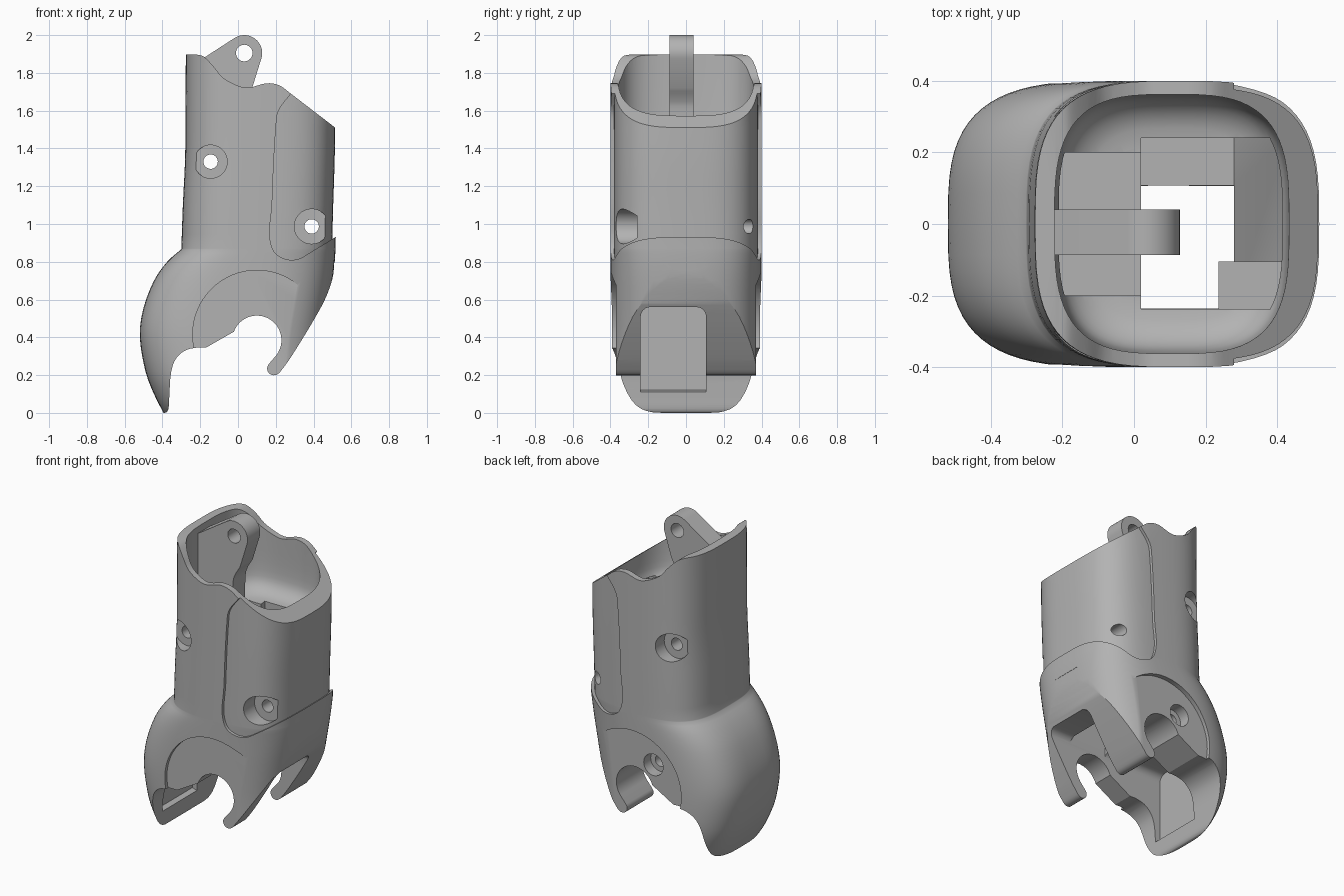
import bpy, bmesh, math
from mathutils import Vector

cube = bpy.data.objects.get("Cube")
if cube:
    bpy.data.objects.remove(cube, do_unlink=True)

grey = bpy.data.materials.new("light_grey")
grey.use_nodes = True
grey.diffuse_color = (0.45, 0.45, 0.45, 1)
grey.node_tree.nodes["Principled BSDF"].inputs["Base Color"].default_value = (0.45, 0.45, 0.45, 1)


def finish(bm, name):
    bmesh.ops.recalc_face_normals(bm, faces=bm.faces[:])
    me = bpy.data.meshes.new(name)
    bm.to_mesh(me)
    bm.free()
    me.materials.append(grey)
    ob = bpy.data.objects.new(name, me)
    bpy.context.collection.objects.link(ob)
    return ob


def spline(pts, n=4):
    """Smooth curve through the points (any dimension)."""
    pts = [Vector(p) for p in pts]
    out = []
    for i in range(len(pts) - 1):
        b, c = pts[i], pts[i + 1]
        a = pts[i - 1] if i else b * 2 - c
        d = pts[i + 2] if i + 2 < len(pts) else c * 2 - b
        for k in range(n):
            t = k / n
            out.append(0.5 * (2 * b + (c - a) * t + (2 * a - 5 * b + 4 * c - d) * t * t
                              + (3 * b - a - 3 * c + d) * t ** 3))
    return [tuple(p) for p in out + [pts[-1]]]


def arc(cx, cz, r, a0, a1, n):
    return [(cx + r * math.cos(math.radians(a0 + (a1 - a0) * i / n)),
             cz + r * math.sin(math.radians(a0 + (a1 - a0) * i / n))) for i in range(n + 1)]


def prism(name, poly, y0, y1):
    """Side profile (x, z) extruded along y."""
    bm = bmesh.new()
    face = bm.faces.new([bm.verts.new((x, y0, z)) for x, z in poly])
    ext = bmesh.ops.extrude_face_region(bm, geom=[face])
    for v in ext["geom"]:
        if isinstance(v, bmesh.types.BMVert):
            v.co.y = y1
    return finish(bm, name)


def cyl(name, x, z, r, y0, y1, n=40):
    return prism(name, arc(x, z, r, 0, 360 - 360 / n, n - 1), y0, y1)


def box(name, x0, x1, y0, y1, z0, z1):
    return prism(name, [(x0, z0), (x1, z0), (x1, z1), (x0, z1)], y0, y1)


def loft(name, rows, inset=0.0, power=3.2, n=72):
    """Stack of rounded-square sections: rows of (z, xmin, xmax, half width)."""
    bm = bmesh.new()
    rings = []
    for z, x0, x1, h in rows:
        cx, a, b = (x0 + x1) / 2, (x1 - x0) / 2 - inset, h - inset
        ring = []
        for i in range(n):
            c, s = math.cos(2 * math.pi * i / n), math.sin(2 * math.pi * i / n)
            ring.append(bm.verts.new((cx + a * math.copysign(abs(c) ** (2 / power), c),
                                      b * math.copysign(abs(s) ** (2 / power), s), z)))
        rings.append(ring)
    for r, q in zip(rings, rings[1:]):
        for i in range(n):
            bm.faces.new((r[i], r[(i + 1) % n], q[(i + 1) % n], q[i]))
    bm.faces.new(rings[0])
    bm.faces.new(rings[-1])
    return finish(bm, name)


def boolean(ob, tool, op="DIFFERENCE"):
    mod = ob.modifiers.new("cut", "BOOLEAN")
    mod.operation, mod.solver, mod.object = op, "EXACT", tool
    dg = bpy.context.evaluated_depsgraph_get()
    me = bpy.data.meshes.new_from_object(ob.evaluated_get(dg))
    ob.modifiers.clear()
    ob.data = me
    bpy.data.objects.remove(tool, do_unlink=True)


# Outer shell: bulged heel below a sharp seam, tapering sleeve above it
heel = spline([(-0.02, -0.385, 0.42, 0.27), (0.02, -0.405, 0.42, 0.36), (0.1, -0.445, 0.42, 0.385),
               (0.22, -0.49, 0.43, 0.398), (0.4, -0.52, 0.45, 0.4), (0.55, -0.502, 0.475, 0.4),
               (0.7, -0.445, 0.5, 0.4), (0.8, -0.375, 0.512, 0.4), (0.865, -0.302, 0.516, 0.4)], 3)
sleeve = spline([(0.87, -0.3, 0.516, 0.4), (1.1, -0.292, 0.522, 0.4), (1.35, -0.28, 0.53, 0.4),
                 (1.6, -0.278, 0.533, 0.4), (1.95, -0.276, 0.535, 0.4)], 3)
body = loft("sleeve_body", heel + sleeve)

# Side silhouette: wavy rim, hooked arms, pivot notch and jaw
rim = spline([(-0.22, 1.897), (-0.18, 1.885), (-0.13, 1.835), (-0.08, 1.775), (0, 1.732), (0.06, 1.722),
              (0.15, 1.745), (0.22, 1.733), (0.28, 1.69)])
arm = spline([(0.51, 0.8), (0.5, 0.71), (0.46, 0.6), (0.4, 0.49), (0.34, 0.39), (0.27, 0.28), (0.222, 0.215)])
jaw = spline([(-0.17, 0.345), (-0.22, 0.345), (-0.28, 0.33), (-0.33, 0.285), (-0.355, 0.21), (-0.363, 0.1),
              (-0.367, 0.03), (-0.376, 0.006), (-0.39, 0)])
outline = ([(-0.7, 1.897)] + rim + [(0.7, 1.368), (0.7, 0.8)] + arm
           + arc(0.19, 0.235, 0.036, -50, -220, 8) + arc(0.1, 0.385, 0.13, -38, 160, 24) + jaw + [(-0.7, 0)])
boolean(body, prism("outline", outline, -0.6, 0.6), "INTERSECT")

# Shallow recessed panel wrapping the +x side
panel_edge = spline([(0.28, 1.69), (0.215, 1.6), (0.2, 1.5), (0.188, 1.3), (0.18, 1.1), (0.167, 0.95),
                     (0.19, 0.855), (0.25, 0.815), (0.32, 0.815), (0.4, 0.86), (0.515, 0.93)])
panel = prism("panel", [(0.45, 2.1), (0.33, 1.75)] + panel_edge + [(0.7, 1.03), (0.7, 2.1)], -0.6, 0.6)
boolean(panel, loft("panel_core", heel + sleeve, 0.018))
boolean(body, panel)

# Flat round recesses on both cheeks
for s in (-1, 1):
    boolean(body, cyl("cheek_cut", 0.1, 0.415, 0.34, s * 0.37, s * 0.6, 64))

# Upper bowl with a rounded floor, then the pocket, shaft and arm slot below it
bowl = spline([(1.36, -0.1, 0.31, 0.22), (1.375, -0.15, 0.37, 0.29), (1.42, -0.2, 0.415, 0.34),
               (1.5, -0.218, 0.43, 0.358), (1.7, -0.222, 0.435, 0.362), (2.0, -0.222, 0.435, 0.362)], 3)
boolean(body, loft("bowl", bowl))
boolean(body, box("pocket", -0.21, 0.1, -0.2, 0.2, 1.1, 1.45))
boolean(body, prism("shaft", [(0.02, 1.42), (0.02, 0.6), (0.28, 0.6), (0.425, 0.9), (0.425, 1.42)], -0.237, 0.24))
boolean(body, prism("slot_top", [(0.02, 0.7), (0.02, 0.5), (0.28, 0.5), (0.28, 0.7)], -0.236, 0.108))
slot = box("slot", -0.395, 0.7, -0.24, 0.106, -0.2, 0.56)
bm = bmesh.new()
bm.from_mesh(slot.data)
top_edges = [e for e in bm.edges if all(v.co.z > 0.5 for v in e.verts)
             and abs(e.verts[0].co.y - e.verts[1].co.y) < 0.01]
bmesh.ops.bevel(bm, geom=top_edges, offset=0.05, segments=6, profile=0.5, affect="EDGES")
# Keep the lip of the jaw closed below the slot
for v in bm.verts:
    if v.co.z < 0:
        v.co.z = 0.12 if v.co.x < 0 else -0.2
bm.to_mesh(slot.data)
bm.free()
boolean(body, slot)

# Screw boss inside the shaft
boolean(body, box("boss", 0.236, 0.45, -0.26, -0.105, 0.86, 1.12), "UNION")

# Screw holes and counterbores
boolean(body, cyl("upper_hole", -0.145, 1.33, 0.038, -0.6, 0.6))
boolean(body, cyl("lower_hole", 0.39, 0.987, 0.038, -0.6, 0.6))
for s in (-1, 1):
    boolean(body, cyl("upper_bore", -0.145, 1.33, 0.088, s * 0.3, s * 0.6))
boolean(body, cyl("lower_bore", 0.39, 0.987, 0.092, -0.6, -0.26))
boolean(body, cyl("cheek_hole", -0.03, 0.56, 0.036, 0.05, 0.6))
boolean(body, cyl("cheek_bore", -0.03, 0.56, 0.068, 0.3, 0.6))

# Hinge tab rising from the back wall of the bowl
tab_shape = ([(-0.25, 1.42), (-0.25, 1.835)] + arc(0.033, 1.905, 0.095, 122, -18, 18)
             + spline([(0.075, 1.72), (0.04, 1.66), (0.025, 1.6), (0.02, 1.42)]))
tab = prism("hinge_tab", tab_shape, -0.087, 0.04)
boolean(tab, cyl("tab_hole", 0.033, 1.905, 0.044, -0.3, 0.3, 32))

# Smooth curved faces, crisp edges
for ob in (body, tab):
    bpy.ops.object.select_all(action="DESELECT")
    ob.select_set(True)
    bpy.context.view_layer.objects.active = ob
    bpy.ops.object.shade_smooth_by_angle(angle=math.radians(30))
